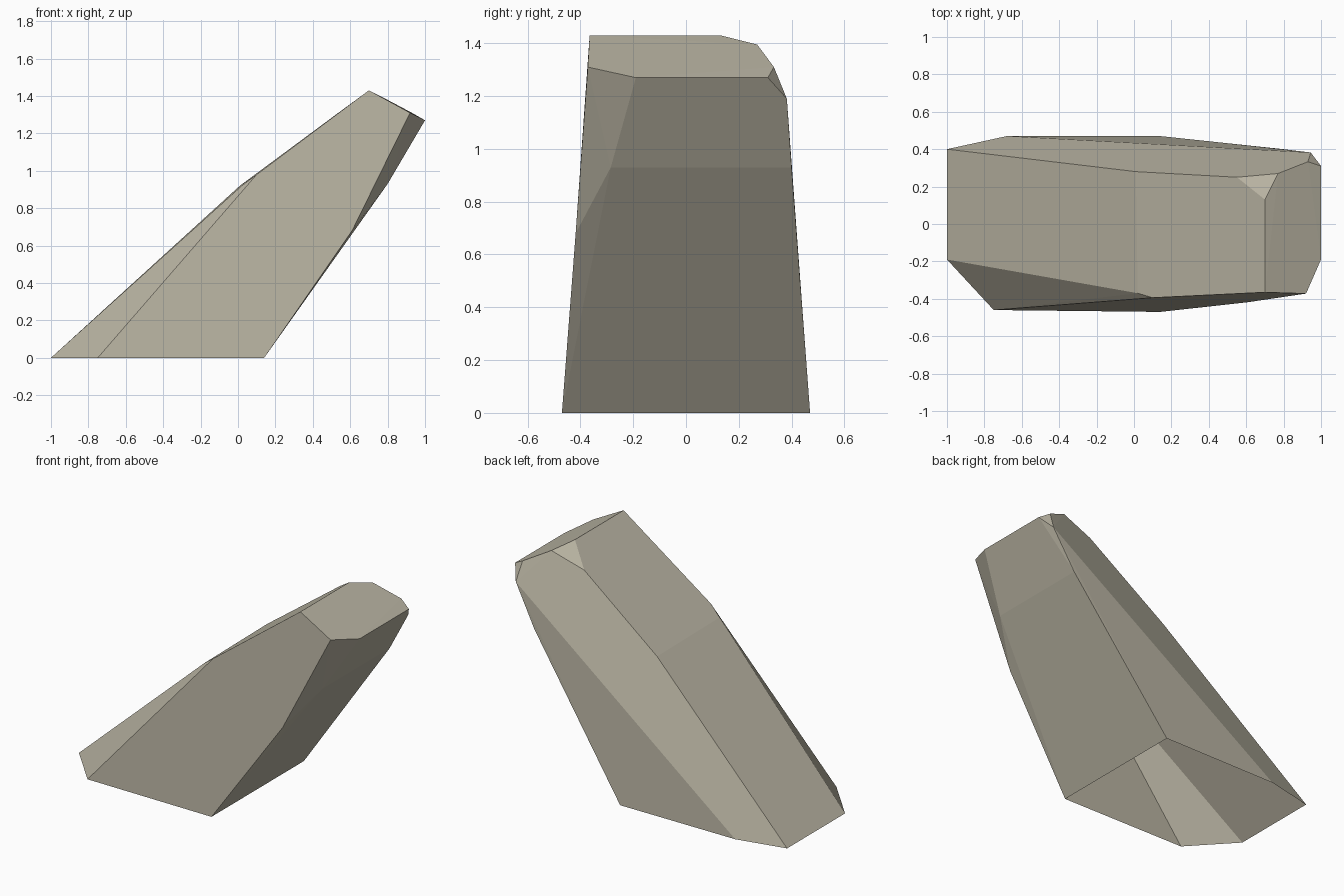
import bpy
import bmesh
import math

cube = bpy.data.objects.get("Cube")
if cube:
    bpy.data.objects.remove(cube)

# Stone colour
stone = bpy.data.materials.new("warm grey stone")
stone.use_nodes = True
colour = (0.48, 0.45, 0.36, 1)
stone.diffuse_color = colour
stone.node_tree.nodes["Principled BSDF"].inputs["Base Color"].default_value = colour

# Corners of the leaning rock, grouped by feature
base = [(-1, .4, 0), (-1, -.19, 0), (-.75, -.46, 0),
        (.14, -.47, 0), (.14, .47, 0), (-.68, .47, 0)]
upper_slope = [(.02, -.37, .92), (.1, -.394, .98), (.01, .28, .92), (.55, .25, 1.32)]
underside = [(.61, -.418, .68), (.8, -.285, .93), (.8, .4, .93)]
tip = [(.7, -.365, 1.43), (.7, .13, 1.43), (.77, .27, 1.395), (.93, .333, 1.31),
       (.945, .382, 1.19), (1, .31, 1.27), (1, -.19, 1.27), (.92, -.372, 1.31)]

# Wrap the corners in flat facets and leave the ground side open
bm = bmesh.new()
for corner in base + upper_slope + underside + tip:
    bm.verts.new(corner)
bmesh.ops.convex_hull(bm, input=bm.verts)
ground = [f for f in bm.faces if all(v.co.z < .001 for v in f.verts)]
bmesh.ops.delete(bm, geom=ground, context='FACES')
bmesh.ops.dissolve_limit(bm, angle_limit=math.radians(1.5), verts=bm.verts, edges=bm.edges)
bmesh.ops.recalc_face_normals(bm, faces=bm.faces)

mesh = bpy.data.meshes.new("leaning_rock")
bm.to_mesh(mesh)
bm.free()
mesh.materials.append(stone)
rock = bpy.data.objects.new("leaning_rock", mesh)
bpy.context.collection.objects.link(rock)
